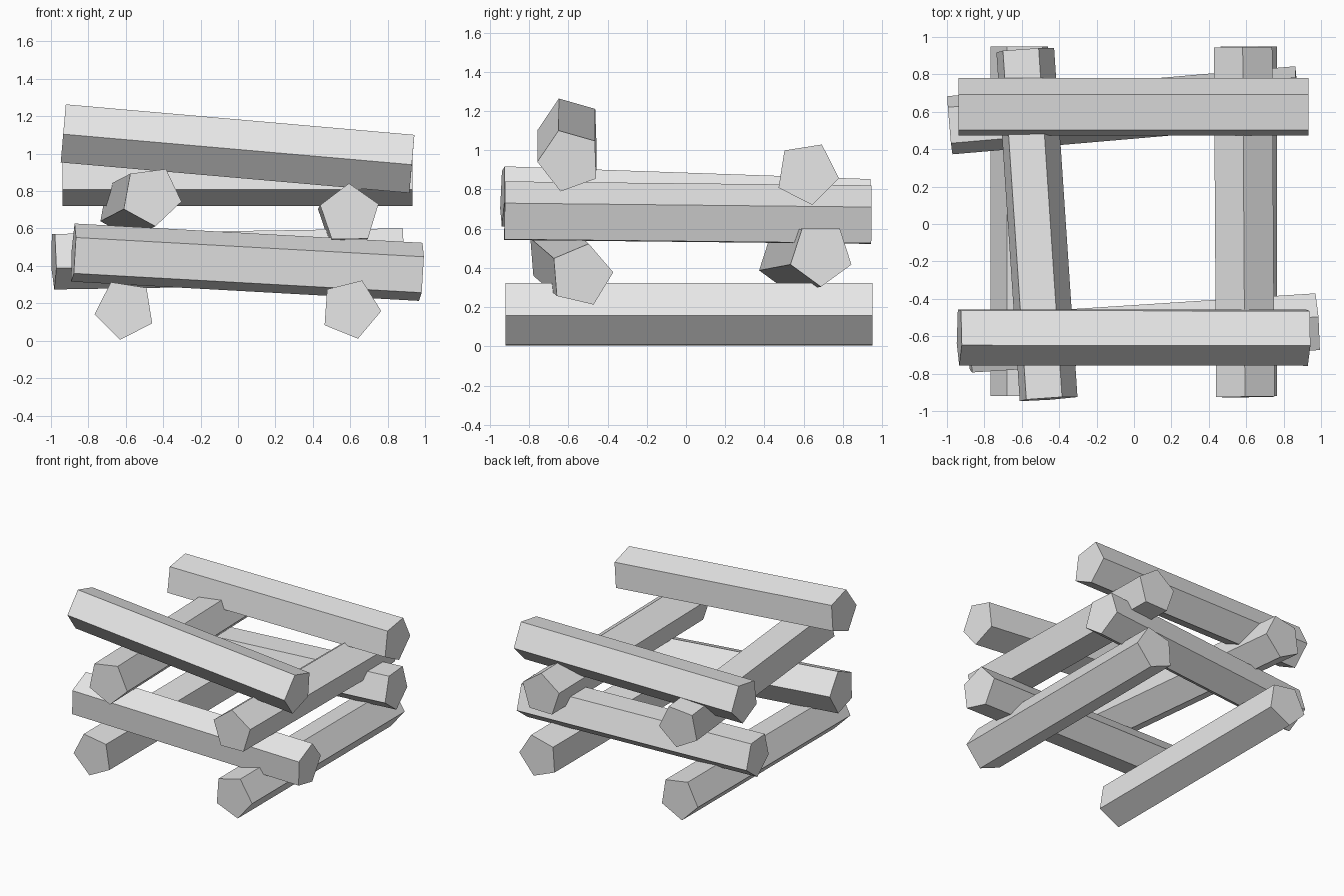
import bpy
import bmesh
from math import cos, sin, radians, tau
from mathutils import Vector

cube = bpy.data.objects.get("Cube")
if cube:
    bpy.data.objects.remove(cube, do_unlink=True)

RADIUS = 0.164
SIDES = 5

# Plain grey
GREY = (0.8, 0.8, 0.8, 1)
grey = bpy.data.materials.new("plain_grey")
grey.use_nodes = True
grey.diffuse_color = GREY
grey.node_tree.nodes["Principled BSDF"].inputs["Base Color"].default_value = GREY


def log(name, start, end, turn):
    """Five-sided log from start to end; turn is the angle of one corner in degrees."""
    start, end = Vector(start), Vector(end)
    axis = (end - start).normalized()
    along_x = abs(axis.x) > abs(axis.y)
    side = Vector((0, 1, 0)) if along_x else Vector((1, 0, 0))
    side = (side - axis * side.dot(axis)).normalized()
    up = axis.cross(side)
    if up.z < 0:
        up.negate()

    bm = bmesh.new()
    rings = []
    for centre in (start, end):
        ring = []
        for i in range(SIDES):
            a = radians(turn) + tau * i / SIDES
            ring.append(bm.verts.new(centre + RADIUS * (cos(a) * side + sin(a) * up)))
        rings.append(ring)
        bm.faces.new(ring)
    for i in range(SIDES):
        j = (i + 1) % SIDES
        bm.faces.new((rings[0][i], rings[0][j], rings[1][j], rings[1][i]))
    bmesh.ops.recalc_face_normals(bm, faces=bm.faces)

    mesh = bpy.data.meshes.new(name)
    bm.to_mesh(mesh)
    bm.free()
    mesh.materials.append(grey)
    bpy.context.collection.objects.link(bpy.data.objects.new(name, mesh))


# Bottom layer, front to back
log("bottom_log_right", (-0.605, -0.92, 0.167), (-0.605, 0.95, 0.167), 45)
log("bottom_log_left", (0.602, -0.92, 0.17), (0.602, 0.95, 0.17), 68)

# Second layer, side to side
log("second_log_front", (-0.88, -0.654, 0.467), (0.98, -0.534, 0.364), 4.6)
log("second_log_back", (-0.985, 0.528, 0.438), (0.875, 0.688, 0.468), 54)

# Third layer, front to back
log("third_log_right", (-0.463, -0.935, 0.774), (-0.588, 0.93, 0.709), 61.5)
log("third_log_left", (0.596, -0.925, 0.677), (0.584, 0.945, 0.657), 19)

# Top layer, side to side
log("top_log_front", (-0.934, -0.592, 1.11), (0.93, -0.594, 0.947), 38)
log("top_log_back", (-0.937, 0.618, 0.883), (0.932, 0.618, 0.883), 63)
